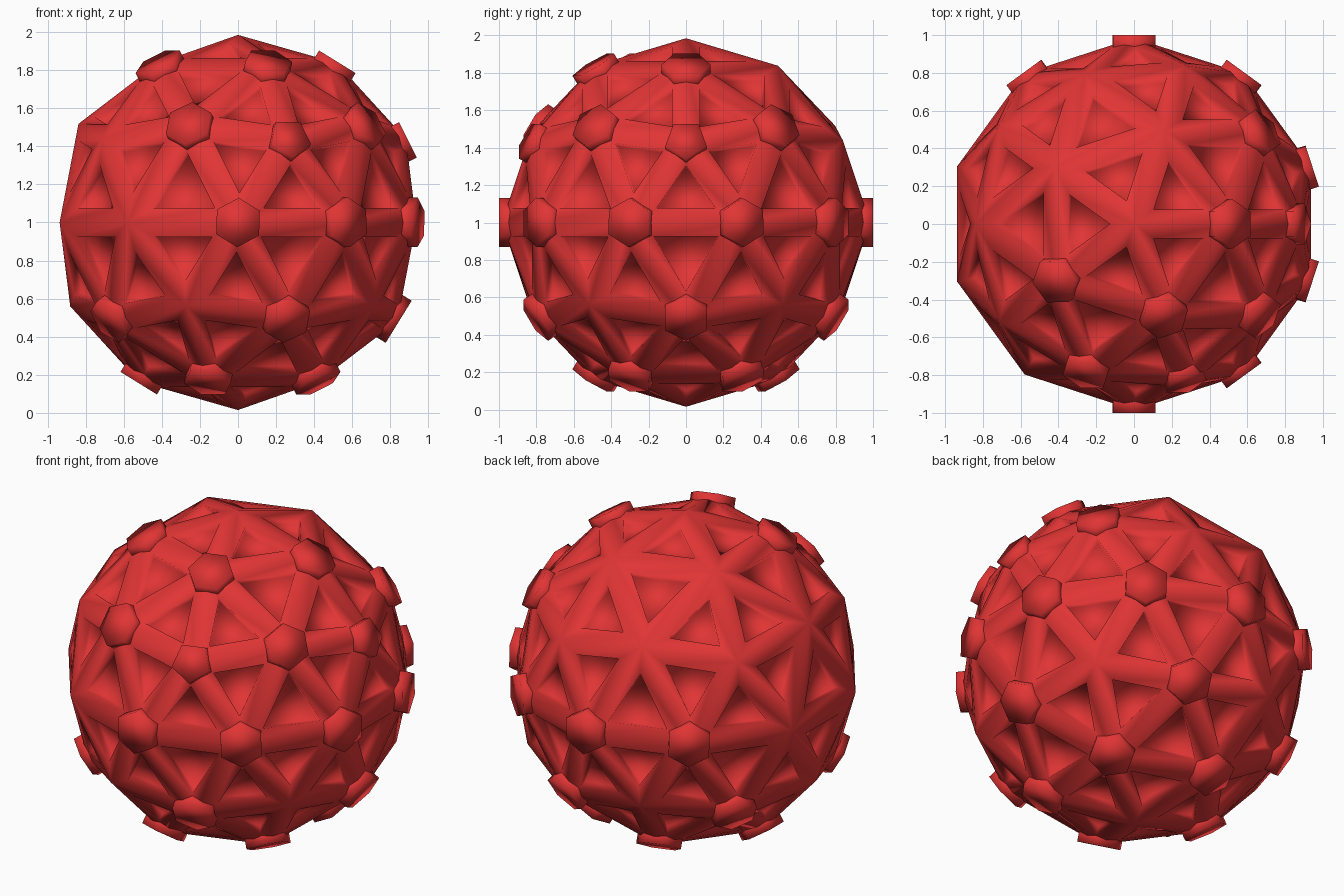
import bpy, bmesh, math
from mathutils import Vector

if "Cube" in bpy.data.objects:
    bpy.data.objects.remove(bpy.data.objects["Cube"])

CENTRE = Vector((0, 0, 1.0))
R = 0.985         # radius of the strut framework at its nodes
STRUT_HALF = 0.077
DEPTH = 0.045     # how far the panels sit below the struts

red = bpy.data.materials.new("red")
red.diffuse_color = (0.75, 0.035, 0.035, 1)
red.use_nodes = True
red.node_tree.nodes["Principled BSDF"].inputs["Base Color"].default_value = red.diffuse_color


def finish(bm, name):
    bmesh.ops.recalc_face_normals(bm, faces=bm.faces[:])
    for f in bm.faces:
        f.smooth = True
    bmesh.ops.translate(bm, vec=CENTRE, verts=bm.verts[:])
    me = bpy.data.meshes.new(name)
    bm.to_mesh(me)
    bm.free()
    ob = bpy.data.objects.new(name, me)
    me.materials.append(red)
    bpy.context.collection.objects.link(ob)
    return ob


def geodesic(radius):
    """42 nodes, 120 edges, 80 triangles."""
    bm = bmesh.new()
    bmesh.ops.create_icosphere(bm, subdivisions=2, radius=radius)
    for v in bm.verts:
        v.co = v.co.normalized() * radius
    bm.normal_update()
    return bm


# geodesic shell: raised struts with a recessed triangular panel in each face
bm = geodesic(R)
panels = bm.faces[:]
bmesh.ops.inset_individual(bm, faces=panels, thickness=STRUT_HALF, use_even_offset=True)
new = bmesh.ops.extrude_discrete_faces(bm, faces=panels)["faces"]
walls = []
bm.normal_update()
for f in new:
    n = f.normal.copy()
    for v in f.verts:
        v.co -= n * DEPTH
# wall strips join the panel rim to the strut rim
bmesh.ops.remove_doubles(bm, verts=bm.verts[:], dist=1e-5)
open_edges = [e for e in bm.edges if e.is_boundary]
bm.faces.ensure_lookup_table()
for f in new:
    n = f.normal
    for e in f.edges:
        if e.is_boundary:
            a, b = e.verts
            walls.append((a.co.copy(), b.co.copy(), b.co + n * DEPTH, a.co + n * DEPTH))
for quad in walls:
    bm.faces.new([bm.verts.new(p) for p in quad])
bmesh.ops.remove_doubles(bm, verts=bm.verts[:], dist=1e-4)
finish(bm, "strut_shell")

# hub caps: five or six sides, flats facing the struts
FLUSH_HUBS = {(72, 58), (144, 58), (108, 32), (180, 32), (162, 0), (198, 0), (234, 0)}
RAISED_FIVES = {(0, 27), (288, 27)}
guide = geodesic(1)
bm = bmesh.new()
for v in guide.verts:
    n = v.co.normalized()
    key = (round(math.degrees(math.atan2(n.y, n.x))) % 360, round(math.degrees(math.asin(n.z))))
    count = len(v.link_edges)
    if key in FLUSH_HUBS or (count == 5 and key not in RAISED_FIVES):
        continue
    d = v.link_edges[0].other_vert(v).co - v.co
    u = (d - n * d.dot(n)).normalized()
    w = n.cross(u)
    rad = 0.13 if count == 6 else 0.115
    top = 1.0 if abs(n.y) > 0.99 else 0.992
    low, high = [], []
    for i in range(count):
        t = (i + 0.5) * math.tau / count
        p = (u * math.cos(t) + w * math.sin(t)) * rad
        low.append(bm.verts.new(n * 0.9 + p))
        high.append(bm.verts.new(n * top + p))
    bm.faces.new(low[::-1])
    bm.faces.new(high)
    for i in range(count):
        j = (i + 1) % count
        bm.faces.new((low[i], low[j], high[j], high[i]))
finish(bm, "hubs")
guide.free()
